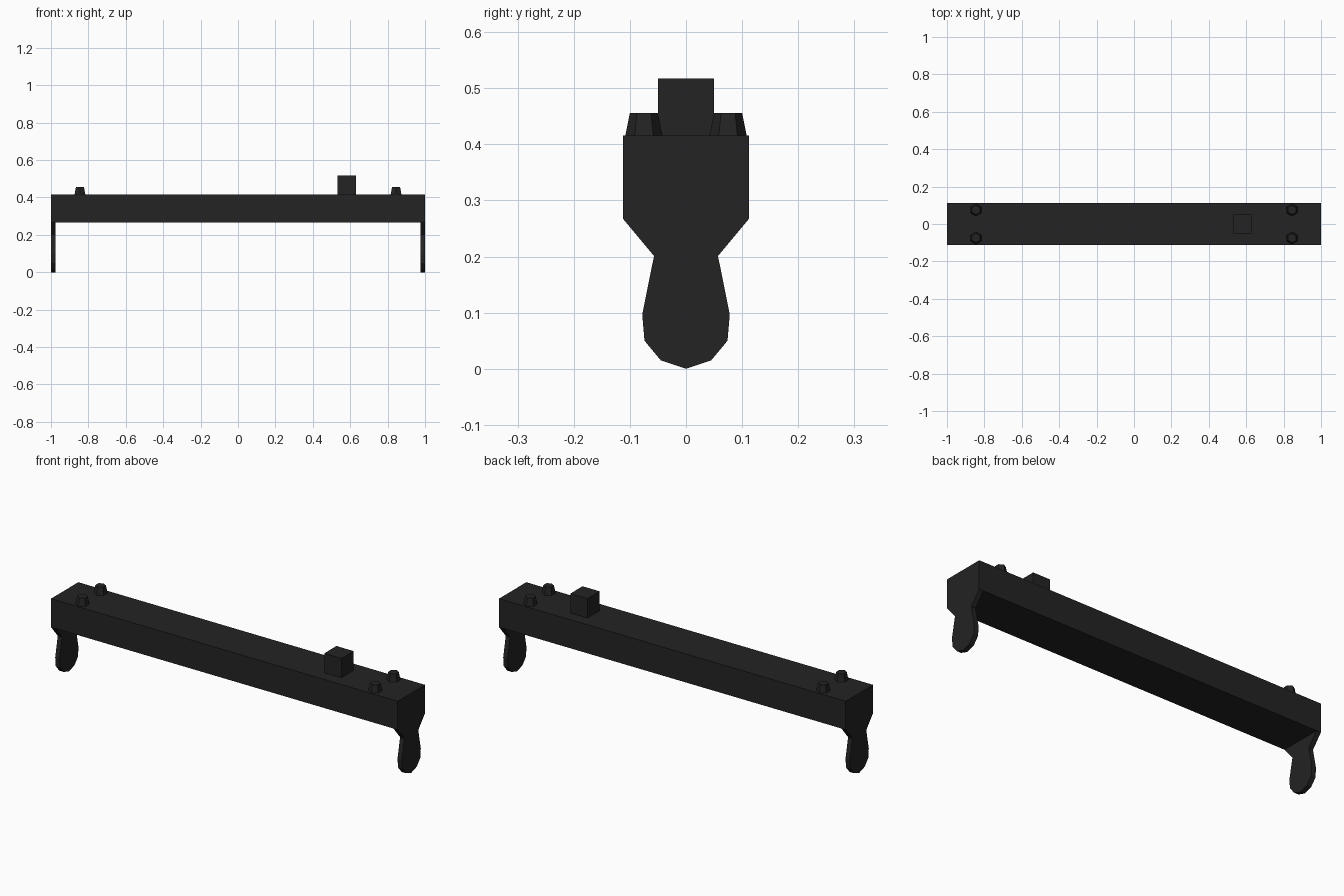
import bpy, bmesh, math
from mathutils import Matrix

if "Cube" in bpy.data.objects:
    bpy.data.objects.remove(bpy.data.objects["Cube"], do_unlink=True)

charcoal = bpy.data.materials.new("charcoal")
charcoal.use_nodes = True
colour = (0.017, 0.017, 0.017, 1)
charcoal.diffuse_color = colour
charcoal.node_tree.nodes["Principled BSDF"].inputs["Base Color"].default_value = colour

HALF_WIDTH, BOTTOM, TOP = 0.112, 0.267, 0.416


def finish(name, bm):
    bmesh.ops.recalc_face_normals(bm, faces=bm.faces)
    mesh = bpy.data.meshes.new(name)
    bm.to_mesh(mesh)
    bm.free()
    mesh.materials.append(charcoal)
    obj = bpy.data.objects.new(name, mesh)
    bpy.context.collection.objects.link(obj)
    return obj


def box(name, low, high):
    bm = bmesh.new()
    size = [h - l for l, h in zip(low, high)]
    mid = [(h + l) / 2 for l, h in zip(low, high)]
    bmesh.ops.create_cube(bm, size=1, matrix=Matrix.Translation(mid) @ Matrix.Diagonal((*size, 1)))
    return finish(name, bm)


def leg(name, side):
    # Mirrored half outline, extruded inward from the end of the beam
    half = [(HALF_WIDTH, BOTTOM), (0.057, 0.201), (0.078, 0.097),
            (0.074, 0.05), (0.045, 0.015)]
    outline = half + [(0, 0)] + [(-y, z) for y, z in reversed(half)]
    bm = bmesh.new()
    face = bm.faces.new([bm.verts.new((side, y, z)) for y, z in outline])
    result = bmesh.ops.extrude_face_region(bm, geom=[face], use_keep_orig=True)
    moved = [v for v in result["geom"] if isinstance(v, bmesh.types.BMVert)]
    bmesh.ops.translate(bm, verts=moved, vec=(-side * 0.025, 0, 0))
    return finish(name, bm)


def bolt(name, x, y):
    # Tapered hexagonal head with corners pointing along y
    bm = bmesh.new()
    place = Matrix.Translation((x, y, TOP + 0.02)) @ Matrix.Rotation(math.pi / 2, 4, "Z")
    bmesh.ops.create_cone(bm, cap_ends=True, segments=6, radius1=0.033,
                          radius2=0.025, depth=0.04, matrix=place)
    # Turn the corners onto the y axis if they landed on x
    reach = max(v.co.y for v in bm.verts) - y
    if reach < 0.032:
        bmesh.ops.rotate(bm, verts=bm.verts, cent=(x, y, 0),
                         matrix=Matrix.Rotation(math.pi / 6, 3, "Z"))
    return finish(name, bm)


# Main beam and the block on top
box("beam", (-1, -HALF_WIDTH, BOTTOM), (1, HALF_WIDTH, TOP))
box("top_block", (0.533, -0.05, TOP), (0.632, 0.05, 0.517))

# Legs and bolts at both ends
for side, label in ((-1, "right"), (1, "left")):
    leg(f"{label}_leg", side)
    for depth, place in ((-1, "front"), (1, "back")):
        bolt(f"{place}_{label}_bolt", side * 0.845, depth * 0.075)
